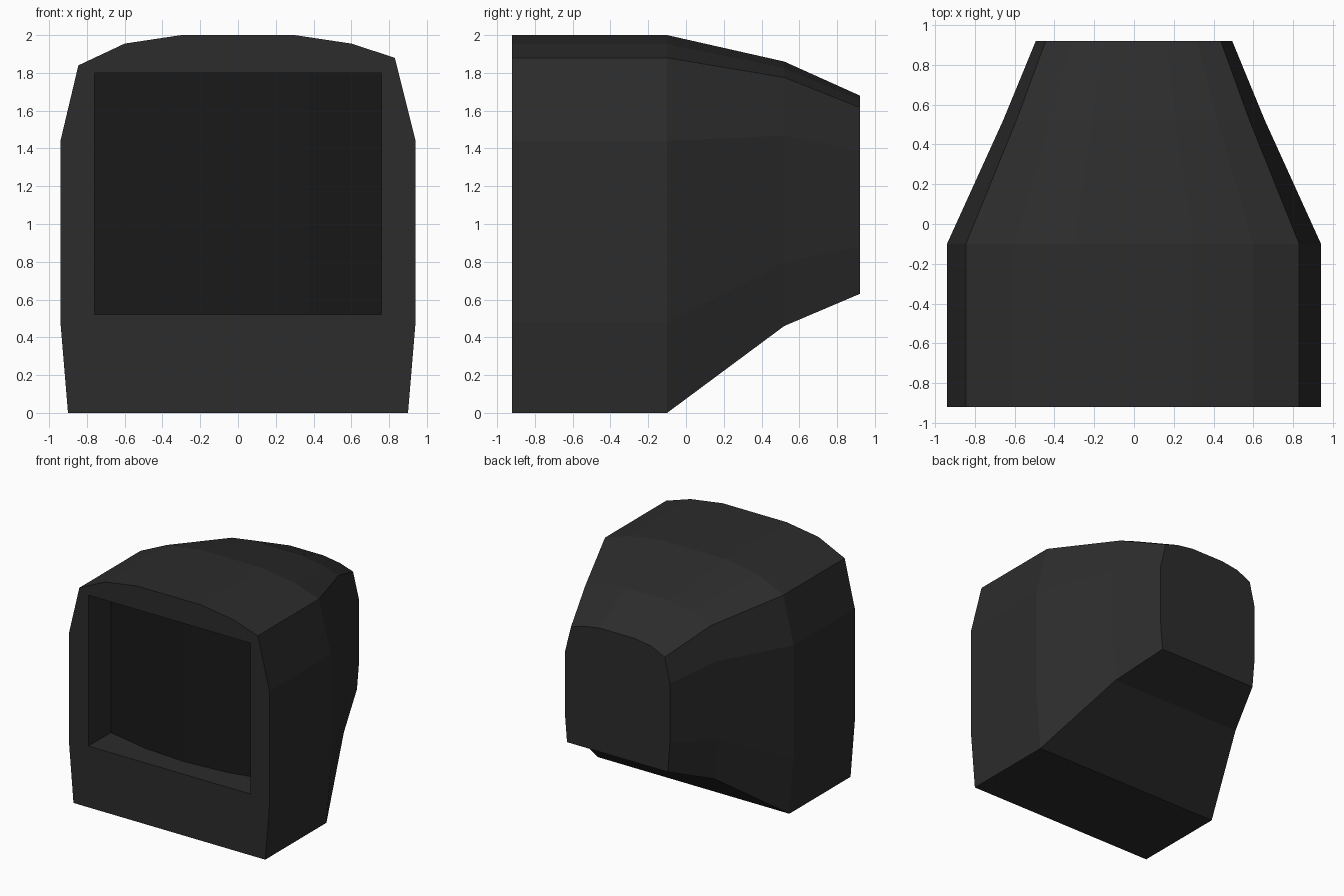
import bpy, bmesh

if "Cube" in bpy.data.objects:
    bpy.data.objects.remove(bpy.data.objects["Cube"])

FRONT = -0.92
# Front outline (x, z), anticlockwise from the bottom right
OUTLINE = [(0.90, 0), (0.94, 0.48), (0.94, 1.44), (0.83, 1.88), (0.60, 1.955), (0.30, 2.0),
           (-0.30, 2.0), (-0.60, 1.955), (-0.845, 1.84), (-0.94, 1.44), (-0.94, 0.48), (-0.90, 0)]
# Sections along the depth: y, scale of outline, height of its base
SECTIONS = [(FRONT, 1, 0), (-0.10, 1, 0), (0.52, 0.70, 0.46), (0.92, 0.525, 0.63)]
HALF_W, LOW, HIGH = 0.76, 0.52, 1.80
# Bulged glass in plan (x, y)
GLASS = [(HALF_W * t, FRONT + 0.19 + 0.11 * t * t) for t in (-1, -0.5, 0, 0.5, 1)]


def finish(bm, name, shade):
    mesh = bpy.data.meshes.new(name)
    bm.to_mesh(mesh)
    bm.free()
    obj = bpy.data.objects.new(name, mesh)
    bpy.context.collection.objects.link(obj)
    mat = bpy.data.materials.new(name + "_colour")
    mat.diffuse_color = (shade, shade, shade, 1)
    mat.use_nodes = True
    mat.node_tree.nodes["Principled BSDF"].inputs["Base Color"].default_value = mat.diffuse_color
    mesh.materials.append(mat)
    return obj


def strip(bm, a, b, closed=False):
    n = len(a)
    for i in range(n if closed else n - 1):
        j = (i + 1) % n
        bm.faces.new((a[i], a[j], b[j], b[i]))


# Casing: lofted shell with a flat back
bm = bmesh.new()
rings = [[bm.verts.new((x * s, y, z * s + base)) for x, z in OUTLINE] for y, s, base in SECTIONS]
for a, b in zip(rings, rings[1:]):
    strip(bm, a, b, closed=True)
bm.faces.new(rings[-1])

# Bezel face around the screen opening
hole = [bm.verts.new((x, FRONT, z)) for x, z in
        ((-HALF_W, LOW), (HALF_W, LOW), (HALF_W, HIGH), (-HALF_W, HIGH))]
edges = []
for loop in (rings[0], hole):
    for i, v in enumerate(loop):
        w = loop[(i + 1) % len(loop)]
        edges.append(bm.edges.get((v, w)) or bm.edges.new((v, w)))
bmesh.ops.triangle_fill(bm, edges=edges, use_beauty=True, normal=(0, -1, 0))

# Recess walls reaching back to the glass
low = [bm.verts.new((x, y, LOW)) for x, y in GLASS]
high = [bm.verts.new((x, y, HIGH)) for x, y in GLASS]
bm.faces.new([hole[1], hole[0]] + low)
bm.faces.new([hole[2], hole[3]] + high)
bm.faces.new((hole[0], hole[3], high[0], low[0]))
bm.faces.new((hole[1], hole[2], high[-1], low[-1]))
bmesh.ops.recalc_face_normals(bm, faces=bm.faces[:])
finish(bm, "monitor_casing", 0.025)

# Screen glass
bm = bmesh.new()
strip(bm, *[[bm.verts.new((x, y, z)) for x, y in GLASS] for z in (LOW, HIGH)])
finish(bm, "screen_glass", 0.010)
